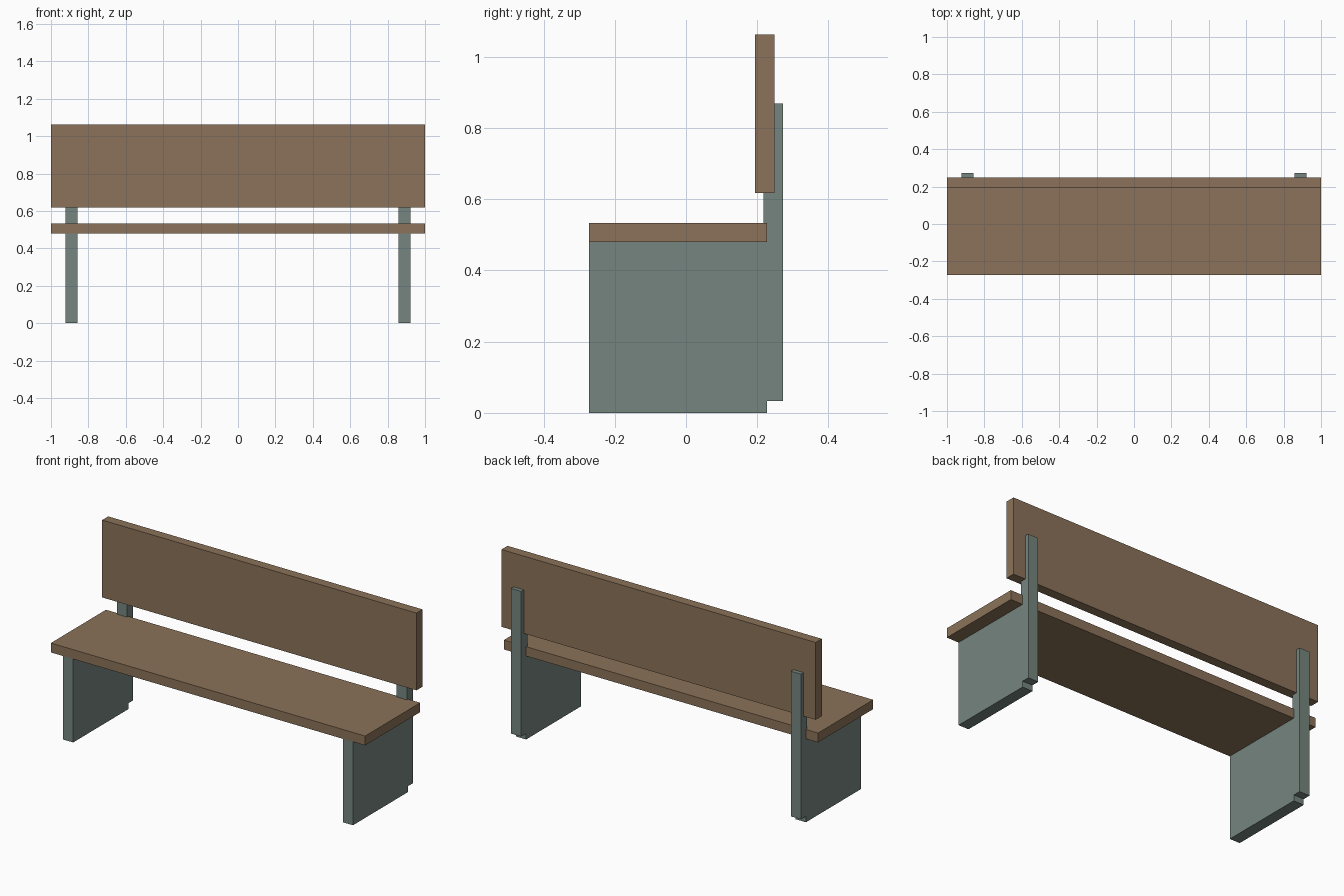
import bpy

if "Cube" in bpy.data.objects:
    bpy.data.objects.remove(bpy.data.objects["Cube"])


def material(name, rgb):
    mat = bpy.data.materials.new(name)
    mat.diffuse_color = (*rgb, 1.0)
    mat.use_nodes = True
    mat.node_tree.nodes["Principled BSDF"].inputs["Base Color"].default_value = mat.diffuse_color
    return mat


wood = material("brown wood", (0.258, 0.171, 0.100))
metal = material("grey green supports", (0.181, 0.235, 0.212))


def box(name, x, y, z, mat):
    """Box from (min, max) ranges along each axis."""
    ranges = (x, y, z)
    bpy.ops.mesh.primitive_cube_add(size=1, location=[(a + b) / 2 for a, b in ranges])
    obj = bpy.context.object
    obj.name = name
    obj.scale = [b - a for a, b in ranges]
    bpy.ops.object.transform_apply(location=False, rotation=False, scale=True)
    obj.data.materials.append(mat)
    return obj


# Planks
box("seat", (-1, 1), (-0.273, 0.228), (0.48, 0.534), wood)
box("backrest", (-1, 1), (0.194, 0.249), (0.618, 1.063), wood)

# Side panels and the upright posts that carry the backrest
for side, x in (("left", (-0.923, -0.858)), ("right", (0.858, 0.923))):
    box(side + "_side_panel", x, (-0.273, 0.228), (0, 0.48), metal)
    box(side + "_back_post", x, (0.217, 0.273), (0.034, 0.869), metal)
